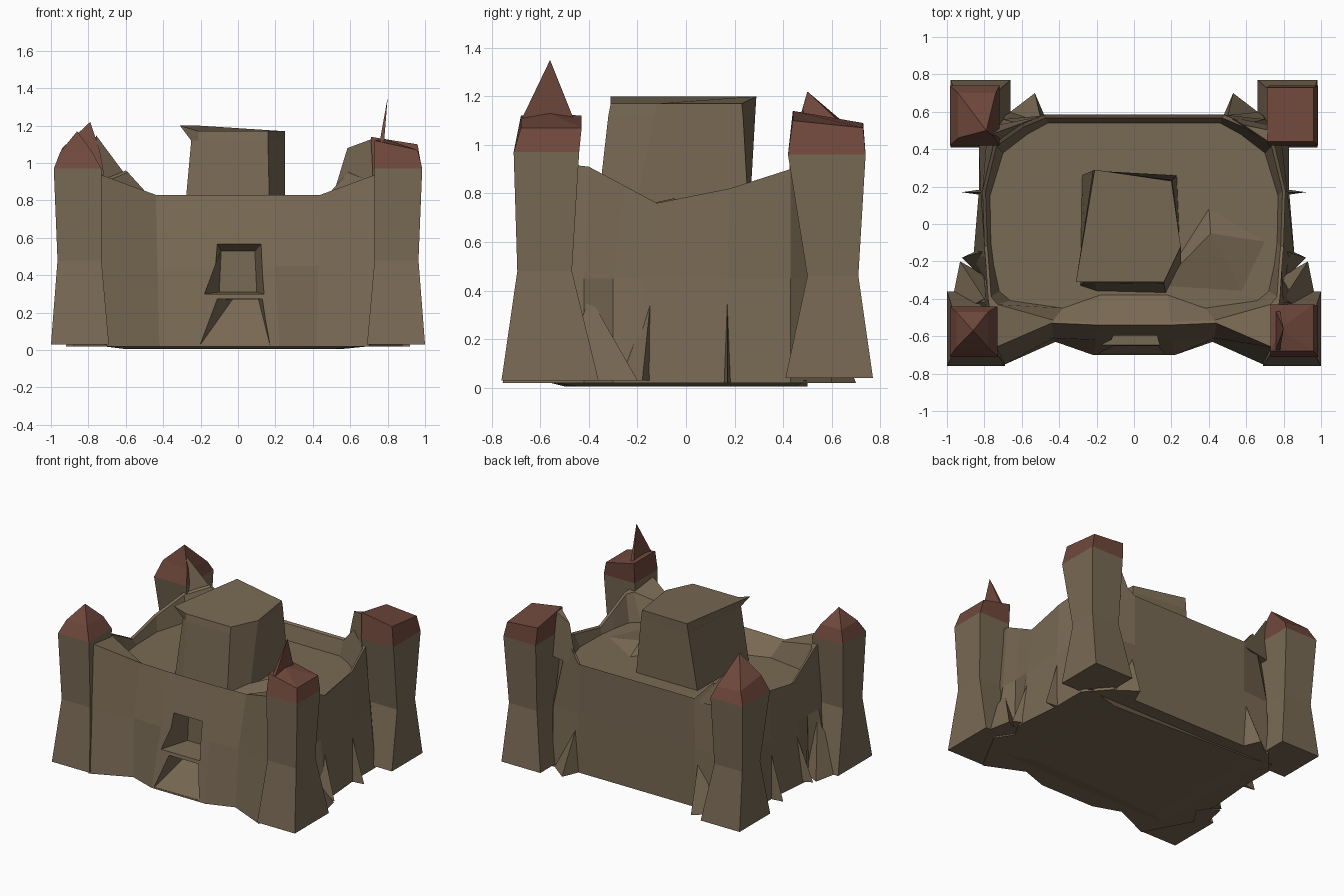
import bpy, bmesh

if "Cube" in bpy.data.objects:
    bpy.data.objects.remove(bpy.data.objects["Cube"])


def material(name, rgb):
    m = bpy.data.materials.new(name)
    m.diffuse_color = (*rgb, 1)
    m.use_nodes = True
    m.node_tree.nodes["Principled BSDF"].inputs["Base Color"].default_value = m.diffuse_color
    return m


STONE = material("stone", (0.19, 0.142, 0.088))
ROOF = material("red_roof", (0.16, 0.065, 0.045))


def loft(name, rings, mat=STONE):
    """Flat-faced skin over equal-length rings; a one-point last ring is an apex."""
    bm = bmesh.new()
    vs = [[bm.verts.new(p) for p in r] for r in rings]
    n = len(vs[0])
    for a, b in zip(vs, vs[1:]):
        for i in range(n):
            j = (i + 1) % n
            bm.faces.new((a[i], a[j], b[0]) if len(b) == 1 else (a[i], a[j], b[j], b[i]))
    bm.faces.new(vs[0][::-1])
    if len(vs[-1]) > 2:
        bm.faces.new(vs[-1])
    bmesh.ops.recalc_face_normals(bm, faces=bm.faces)
    me = bpy.data.meshes.new(name)
    bm.to_mesh(me)
    bm.free()
    ob = bpy.data.objects.new(name, me)
    bpy.context.collection.objects.link(ob)
    me.materials.append(mat)
    return ob


def at(pts, z):
    return [(x, y, z) for x, y in pts]


def both(half):
    """Close a right-hand half outline with its mirror image."""
    return half + [(-x, y, z) for x, y, z in reversed(half)]


def rect(x0, x1, y0, y1, z):
    zs = z if isinstance(z, tuple) else (z,) * 4
    return [(x, y, h) for (x, y), h in zip([(x0, y0), (x1, y0), (x1, y1), (x0, y1)], zs)]


# Curtain wall with flared foot, uneven top edge and sunken courtyard
foot = at([(.22, -.7), (.42, -.63), (.7, -.755), (.88, -.42), (.8, -.3),
           (.86, -.19), (.83, .17), (.83, .43), (.68, .6), (.48, .58)], .02)
mid = at([(.2, -.62), (.43, -.61), (.74, -.68), (.8, -.42), (.79, -.3),
          (.8, -.17), (.82, .17), (.79, .43), (.7, .56), (.48, .58)], .45)
rim = [(.2, -.54, .83), (.44, -.53, .83), (.74, -.66, .94), (.78, -.4, .91), (.79, -.25, .83),
       (.8, -.12, .76), (.81, .18, .82), (.75, .43, .9), (.6, .535, .96), (.48, .585, .83)]
lip = [(x * .98, y * .97, z - .01) for x, y, z in rim]
lip[2] = (.73, -.43, .91)
floor = at([(.18, -.38), (.38, -.45), (.66, -.41), (.72, -.36), (.75, -.22),
            (.765, -.1), (.77, .15), (.7, .38), (.57, .48), (.46, .54)], .71)
wall = loft("curtain_wall", [both(r) for r in (foot, mid, rim, lip, floor)])

# Gate recess and sloping entrance below its sill, cut into the front wall
upper = loft("gate_cutter", [
    [(-.24, -.8, .29), (.17, -.8, .29), (.17, -.8, .62), (-.14, -.8, .62)],
    [(-.1, -.45, .31), (.1, -.45, .31), (.09, -.45, .53), (-.09, -.45, .53)]])
lower = loft("entrance_cutter", [
    [(-.29, -.85, .03), (.19, -.85, .03), (.16, -.85, .28), (-.23, -.85, .28)],
    [(-.2, -.695, .03), (.17, -.695, .03), (.11, -.52, .27), (-.03, -.52, .27)]])
for c in (upper, lower):
    b = wall.modifiers.new(c.name, "BOOLEAN")
    b.operation, b.object, b.solver = "DIFFERENCE", c, "EXACT"
    c.hide_render = True
    c.hide_set(True)

# Keep in the courtyard, with one overhanging corner on its skewed top
keep_base = [(-.29, -.33), (-.2, -.36), (.17, -.37), (.25, -.22), (.23, .26), (-.28, .26)]
keep_neck = [(-.25, -.29), (-.21, -.315), (.16, -.32), (.25, -.13), (.205, .235), (-.22, .285)]
keep_top = [(-.31, -.31, 1.2), (-.21, -.31, 1.17), (.16, -.31, 1.17),
            (.25, -.12, 1.17), (.2, .23, 1.17), (-.21, .29, 1.2)]
loft("keep", [at(keep_base, .68), at(keep_neck, 1.12), keep_top])
# Low mound of rubble beside the keep
loft("courtyard_mound", [at([(.1, -.37), (.6, -.4), (.74, -.1), (.4, .1)], .7), [(.41, -.05, .78)]])

# Corner towers: rows of (x0, x1, y0, y1, z)
FRONT = [(.69, 1, -.76, -.36, .03), (.73, .965, -.695, -.47, .48),
         (.73, .985, -.71, -.44, .97)]
BACK = [(.66, .98, .41, .77, .04), (.73, .96, .5, .71, .46),
        (.72, .985, .42, .74, .96)]


def tower(name, s, rows, eave, apex):
    flip = lambda ring: [(s * x, y, z) for x, y, z in ring]
    rings = [flip(rect(*r)) for r in rows]
    loft(name + "_tower", rings)
    top = [flip(rect(*eave))] + ([flip([apex])] if apex else [])
    loft(name + "_roof", [rings[-1]] + top, ROOF)


tower("front_right", 1, FRONT, (.73, .96, -.68, -.43, (1.12, 1.07, 1.07, 1.12)), (.78, -.56, 1.13))
tower("front_left", -1, FRONT, (.78, .95, -.66, -.47, 1.06), (.86, -.57, 1.17))
tower("back_right", 1, BACK, (.71, .96, .44, .73, (1.14, 1.1, 1.07, 1.09)), None)
tower("back_left", -1, BACK, (.74, .94, .46, .7, (1.07, 1.08, 1.05, 1.03)), (.79, .5, 1.22))

# Thin blade on the front right roof
loft("roof_blade", [rect(.755, .78, -.68, -.46, 1.1), [(.8, -.56, 1.35)]], ROOF)

# Wall shoulders rising into the back towers
SHOULDER = at([(.5, .575), (.72, .42), (.78, .52)], .8)
loft("right_back_shoulder", [SHOULDER, [(.585, .53, 1.08), (.72, .44, 1.13), (.73, .5, 1.13)]])
loft("left_back_shoulder", [[(-x, y, z) for x, y, z in SHOULDER], [(-.76, .48, 1.15)]])

# Buttresses and fins on both sides
for side, s in (("right", 1), ("left", -1)):
    for part, base, apex in (
            ("side_buttress", at([(.77, -.11), (.92, -.18), (.84, -.26), (.76, -.3)], .03), (.79, -.14, .42)),
            ("tower_buttress", at([(.75, -.3), (.93, -.2), (.99, -.5), (.75, -.5)], .03), (.8, -.4, .38)),
            ("side_fin", at([(.78, .15), (.92, .17), (.78, .19)], .02), (.8, .17, .42)),
            ("back_fin", at([(.47, .56), (.53, .7), (.7, .57)], .02), (.5, .57, .36))):
        loft(f"{side}_{part}", [[(s * x, y, z) for x, y, z in base],
                                [(s * apex[0], apex[1], apex[2])]])

# Slightly lower belly so the underside reaches the ground
loft("underside", [at([(-.6, -.5), (.5, -.45), (.55, .45), (-.6, .5)], 0.005),
                   at([(-.78, -.6), (.78, -.6), (.8, .5), (-.8, .5)], .03)])
